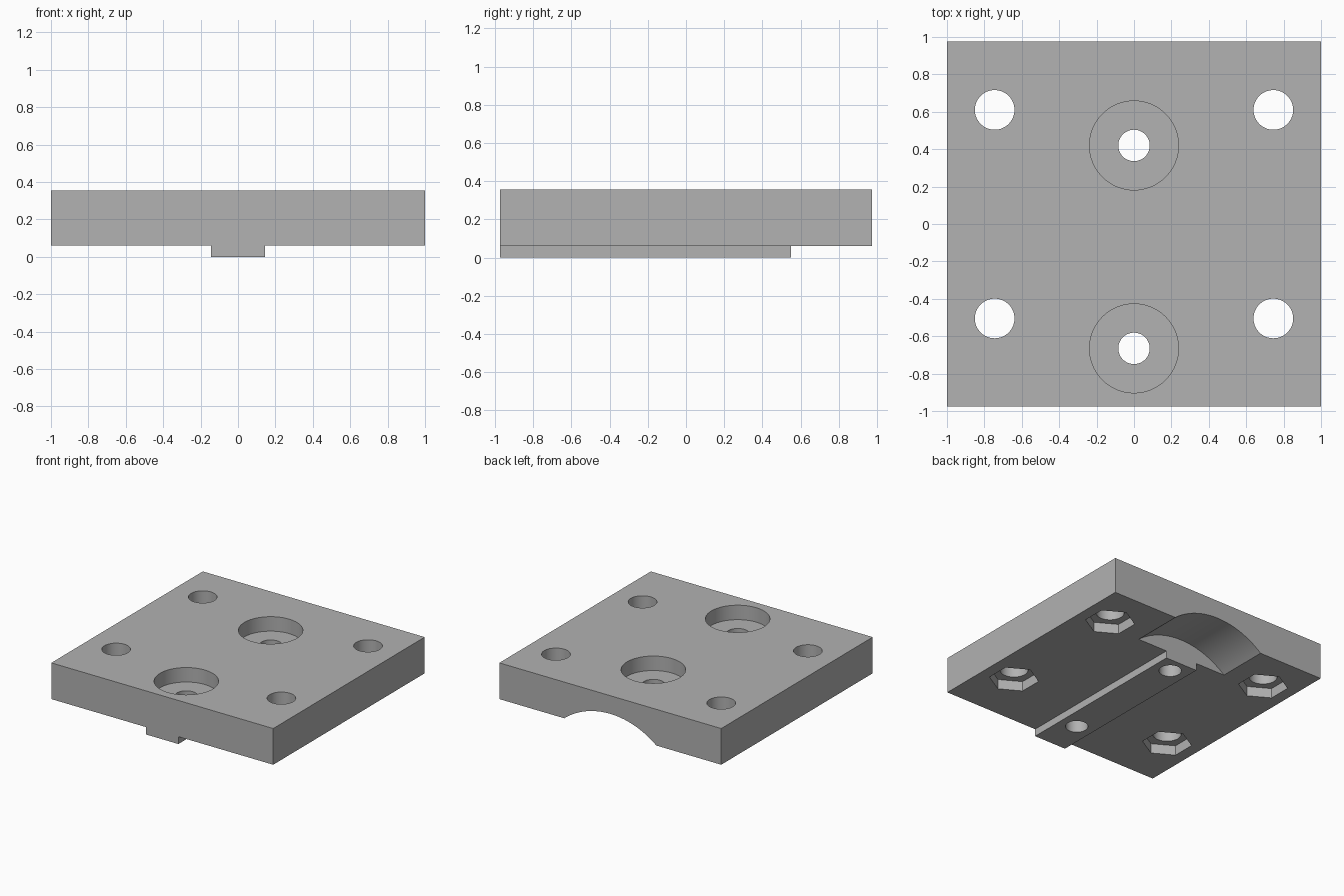
import bpy
import math

default = bpy.data.objects.get("Cube")
if default:
    bpy.data.objects.remove(default, do_unlink=True)

BOTTOM, TOP, HALF_Y = 0.06, 0.355, 0.975

grey = bpy.data.materials.new("plain_grey")
grey.use_nodes = True
colour = (0.445, 0.445, 0.445, 1)
grey.diffuse_color = colour
grey.node_tree.nodes["Principled BSDF"].inputs["Base Color"].default_value = colour


def box(name, low, high):
    """Box between two opposite corners."""
    bpy.ops.mesh.primitive_cube_add(size=1, location=[(a + b) / 2 for a, b in zip(low, high)])
    ob = bpy.context.object
    ob.name = name
    ob.scale = [b - a for a, b in zip(low, high)]
    bpy.ops.object.transform_apply(location=True, rotation=True, scale=True)
    ob.data.materials.append(grey)
    return ob


def rod(name, radius, x, y, z0, z1, sides=64, turn=0):
    """Upright prism from z0 to z1."""
    bpy.ops.mesh.primitive_cylinder_add(vertices=sides, radius=radius, depth=z1 - z0,
                                        location=(x, y, (z0 + z1) / 2), rotation=(0, 0, turn))
    ob = bpy.context.object
    ob.name = name
    ob.data.materials.append(grey)
    return ob


def combine(target, tool, operation):
    """Apply a boolean and discard the tool."""
    tool.hide_render = True
    mod = target.modifiers.new(tool.name, "BOOLEAN")
    mod.operation = operation
    mod.solver = "EXACT"
    mod.object = tool
    bpy.context.view_layer.objects.active = target
    bpy.ops.object.modifier_apply(modifier=mod.name)
    bpy.data.objects.remove(tool, do_unlink=True)


# Plate with a locating rib along its underside
plate = box("mounting_plate", (-1, -HALF_Y, BOTTOM), (1, HALF_Y, TOP))
rib = box("rib", (-0.145, -HALF_Y, 0), (0.145, 0.8, 0.15))
combine(plate, rib, "UNION")

# Arched relief at the back, which also ends the rib
bpy.ops.mesh.primitive_cylinder_add(vertices=128, radius=0.659, depth=0.6,
                                    location=(0, 0.85, -0.452), rotation=(math.pi / 2, 0, 0))
arch = bpy.context.object
arch.name = "arch_cutter"
arch.data.materials.append(grey)
combine(plate, arch, "DIFFERENCE")

# Corner holes with hexagonal nut pockets underneath
for x in (-0.745, 0.745):
    for y in (-0.505, 0.61):
        combine(plate, rod("hole_cutter", 0.106, x, y, -0.2, 0.6), "DIFFERENCE")
        combine(plate, rod("nut_cutter", 0.186, x, y, -0.2, BOTTOM + 0.08, 6), "DIFFERENCE")

# Counterbored holes on the centre line
for y in (-0.665, 0.42):
    combine(plate, rod("bore_cutter", 0.084, 0, y, -0.2, 0.6), "DIFFERENCE")
    combine(plate, rod("counterbore_cutter", 0.238, 0, y, TOP - 0.118, 0.6), "DIFFERENCE")

# Smooth round walls, sharp edges
bpy.ops.object.select_all(action="DESELECT")
plate.select_set(True)
bpy.context.view_layer.objects.active = plate
bpy.ops.object.shade_smooth_by_angle(angle=math.radians(30))
